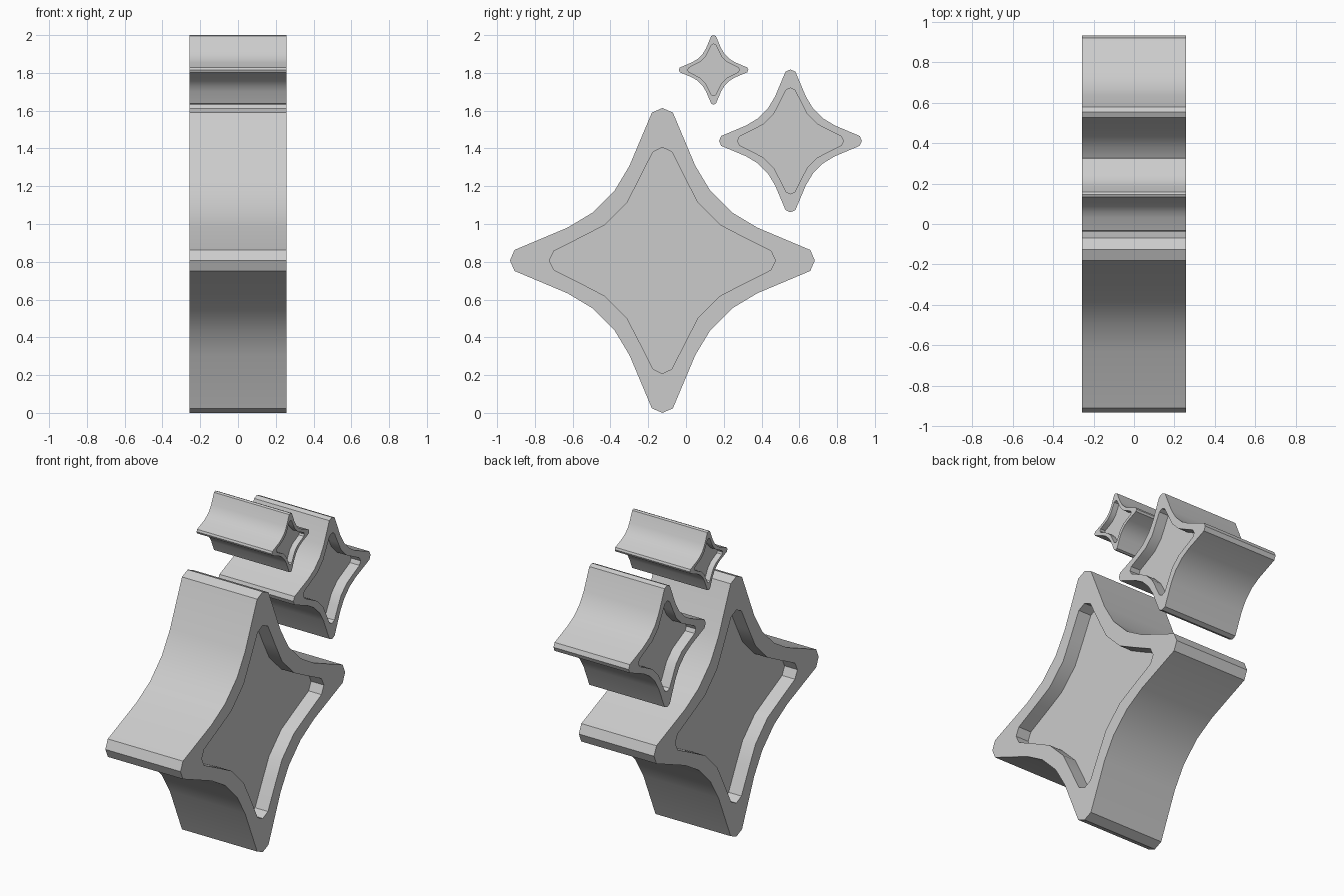
import bpy, bmesh

if "Cube" in bpy.data.objects:
    bpy.data.objects.remove(bpy.data.objects["Cube"])

HALF_X = 0.258

# One eighth of the star outline (tip to just before the diagonal), tip radius = 1
RIM = [(0, 1), (0.069, 0.97), (0.216, 0.621), (0.314, 0.458)]
RECESS = [(0, 0.742), (0.062, 0.712), (0.157, 0.523), (0.232, 0.379)]


def star_loop(eighth):
    """Mirror an eighth over the diagonal, then turn it four times."""
    quarter = eighth + [(b, a) for a, b in reversed(eighth[1:])]
    pts = []
    for _ in range(4):
        pts += quarter
        quarter = [(b, -a) for a, b in quarter]
    return pts


def make_star(name, cy, cz, radius, depth):
    bm = bmesh.new()
    floor_x = HALF_X - depth
    # Loops run from one recess floor, over both rims, to the other floor
    stations = [(RECESS, -floor_x), (RECESS, -HALF_X), (RIM, -HALF_X),
                (RIM, HALF_X), (RECESS, HALF_X), (RECESS, floor_x)]
    loops = [[bm.verts.new((x, cy + radius * a, cz + radius * b))
              for a, b in star_loop(shape)] for shape, x in stations]
    for l0, l1 in zip(loops, loops[1:]):
        for i in range(len(l0)):
            j = (i + 1) % len(l0)
            bm.faces.new((l0[i], l0[j], l1[j], l1[i]))
    # Recess floors
    bm.faces.new(loops[0])
    bm.faces.new(loops[-1])
    bmesh.ops.recalc_face_normals(bm, faces=bm.faces[:])
    mesh = bpy.data.meshes.new(name)
    bm.to_mesh(mesh)
    bm.free()
    obj = bpy.data.objects.new(name, mesh)
    bpy.context.collection.objects.link(obj)
    bpy.ops.object.select_all(action='DESELECT')
    obj.select_set(True)
    bpy.context.view_layer.objects.active = obj
    bpy.ops.object.shade_smooth_by_angle(angle=0.52)


# Three sparkles, recessed on both sides
make_star("large_star", -0.125, 0.807, 0.807, 0.088)
make_star("medium_star", 0.553, 1.44, 0.378, 0.065)
make_star("small_star", 0.146, 1.816, 0.184, 0.035)
